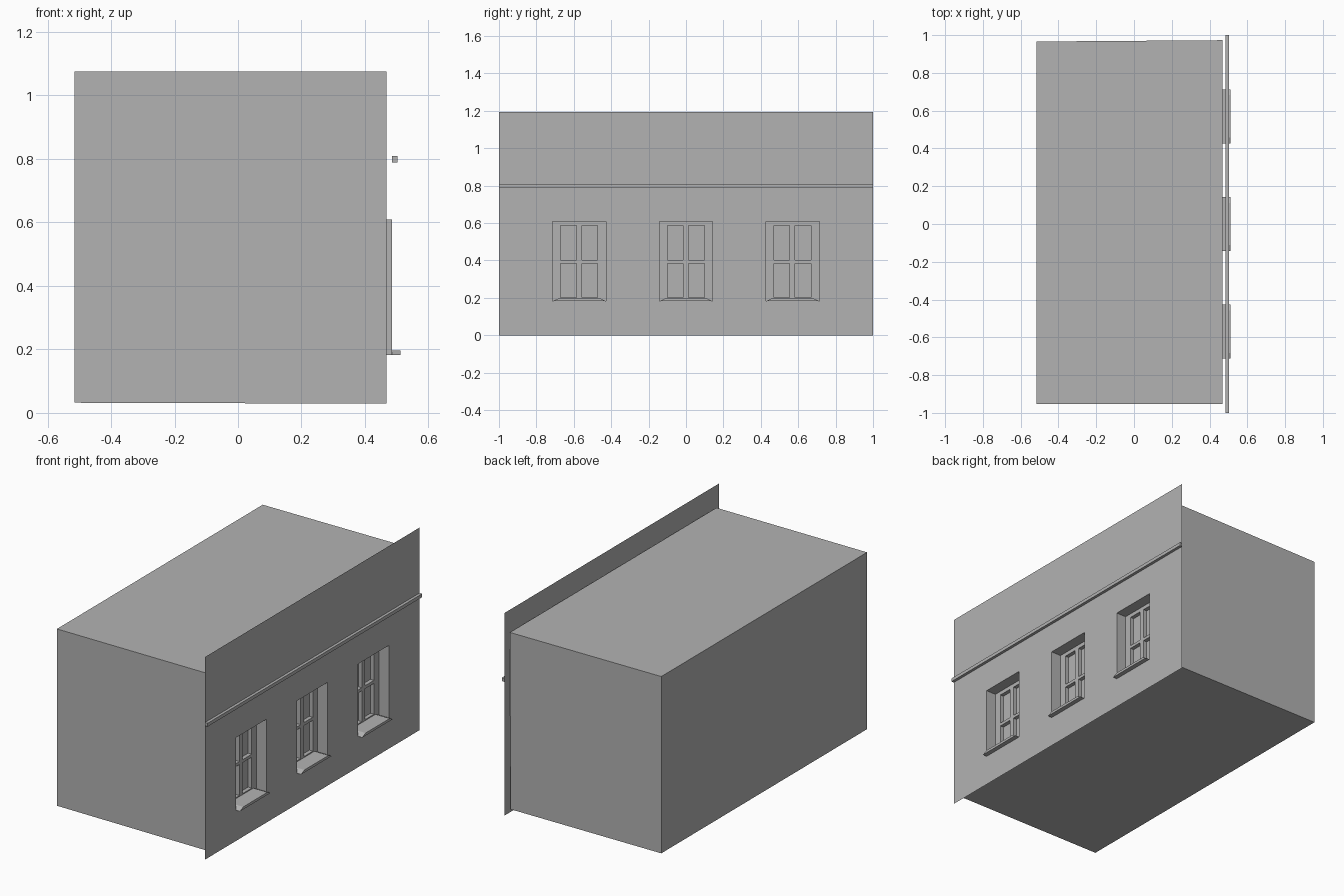
import bpy
import bmesh

if "Cube" in bpy.data.objects:
    bpy.data.objects.remove(bpy.data.objects["Cube"])

FACADE_X = 0.485     # street-facing sheet
FRAME_X = 0.42       # window frame, set back in the opening
GLASS_X = 0.397      # glass behind the frame
WIN_Y = (-0.57, 0.0, 0.57)
HALF_W = 0.143
WIN_Z = (0.182, 0.609)

grey = bpy.data.materials.new("plain grey")
grey.diffuse_color = (0.448, 0.448, 0.448, 1.0)
grey.use_nodes = True
grey.node_tree.nodes["Principled BSDF"].inputs["Base Color"].default_value = grey.diffuse_color


def finish(name, bm):
    bmesh.ops.remove_doubles(bm, verts=bm.verts, dist=1e-5)
    mesh = bpy.data.meshes.new(name)
    bm.to_mesh(mesh)
    bm.free()
    mesh.materials.append(grey)
    obj = bpy.data.objects.new(name, mesh)
    bpy.context.collection.objects.link(obj)
    return obj


def quad(bm, pts):
    return bm.faces.new([bm.verts.new(p) for p in pts])


def plate(bm, x, y0, y1, z0, z1):
    """Rectangle facing +x."""
    quad(bm, [(x, y0, z0), (x, y1, z0), (x, y1, z1), (x, y0, z1)])


def pierced_sheet(bm, x, y0, y1, z0, z1, holes):
    """Sheet facing +x with rectangular holes."""
    ys = sorted({y0, y1, *[v for h in holes for v in h[:2]]})
    zs = sorted({z0, z1, *[v for h in holes for v in h[2:]]})
    for a, b in zip(ys, ys[1:]):
        for c, d in zip(zs, zs[1:]):
            my, mz = (a + b) / 2, (c + d) / 2
            if not any(h[0] < my < h[1] and h[2] < mz < h[3] for h in holes):
                plate(bm, x, a, b, c, d)


def reveal(bm, xb, xf, y0, y1, z0, z1):
    """Four inward-facing walls of an opening."""
    ring = [(y0, z0), (y1, z0), (y1, z1), (y0, z1)]
    for (ya, za), (yb, zb) in zip(ring, ring[1:] + ring[:1]):
        quad(bm, [(xf, ya, za), (xf, yb, zb), (xb, yb, zb), (xb, ya, za)])


def prism(name, profile, x0, x1):
    """Closed y-z profile extruded along x."""
    bm = bmesh.new()
    face = bm.faces.new([bm.verts.new((x0, y, z)) for y, z in profile])
    ext = bmesh.ops.extrude_face_region(bm, geom=[face], use_keep_orig=True)
    moved = [v for v in ext["geom"] if isinstance(v, bmesh.types.BMVert)]
    bmesh.ops.translate(bm, verts=moved, vec=(x1 - x0, 0, 0))
    bmesh.ops.recalc_face_normals(bm, faces=bm.faces)
    return finish(name, bm)


# Building body: box open towards the facade, very slightly out of square
bm = bmesh.new()
bmesh.ops.create_cube(bm, size=1.0)
front = [f for f in bm.faces if f.normal.x > 0.9]
bmesh.ops.delete(bm, geom=front, context="FACES_ONLY")
for v in bm.verts:
    right, back, top = v.co.x > 0, v.co.y > 0, v.co.z > 0
    v.co.x = 0.468 if right else -0.515
    v.co.y = (0.973 if right and top else 0.966) if back else -0.952
    v.co.z = 1.075 if top else (0.029 if right else 0.032)
finish("building_body", bm)

# Facade sheet with three window openings
openings = [(c - HALF_W, c + HALF_W, *WIN_Z) for c in WIN_Y]
bm = bmesh.new()
pierced_sheet(bm, FACADE_X, -1.0, 1.0, 0.0, 1.195, openings)
finish("facade", bm)

# Ledge above the windows
prism("ledge", [(-1, 0.789), (1, 0.789), (1, 0.809), (-1, 0.809)], FACADE_X, 0.502)

for i, (c, opening) in enumerate(zip(WIN_Y, openings), 1):
    # Window: deep reveal, frame with four openings, glass
    bm = bmesh.new()
    reveal(bm, FRAME_X, FACADE_X, *opening)
    panes = [(c + a, c + b, z0, z1)
             for a, b in ((-0.1, -0.016), (0.014, 0.098))
             for z0, z1 in ((0.203, 0.385), (0.403, 0.586))]
    pierced_sheet(bm, FRAME_X, *opening, panes)
    for p in panes:
        reveal(bm, GLASS_X, FRAME_X, *p)
        plate(bm, GLASS_X, *p)
    finish(f"window_{i}", bm)

    # Sill with sloping ends
    z0, z1 = WIN_Z[0], 0.197
    prism(f"window_sill_{i}",
          [(c - HALF_W, z0), (c + HALF_W, z0), (c + 0.112, z1), (c - 0.112, z1)],
          FRAME_X, 0.512)
